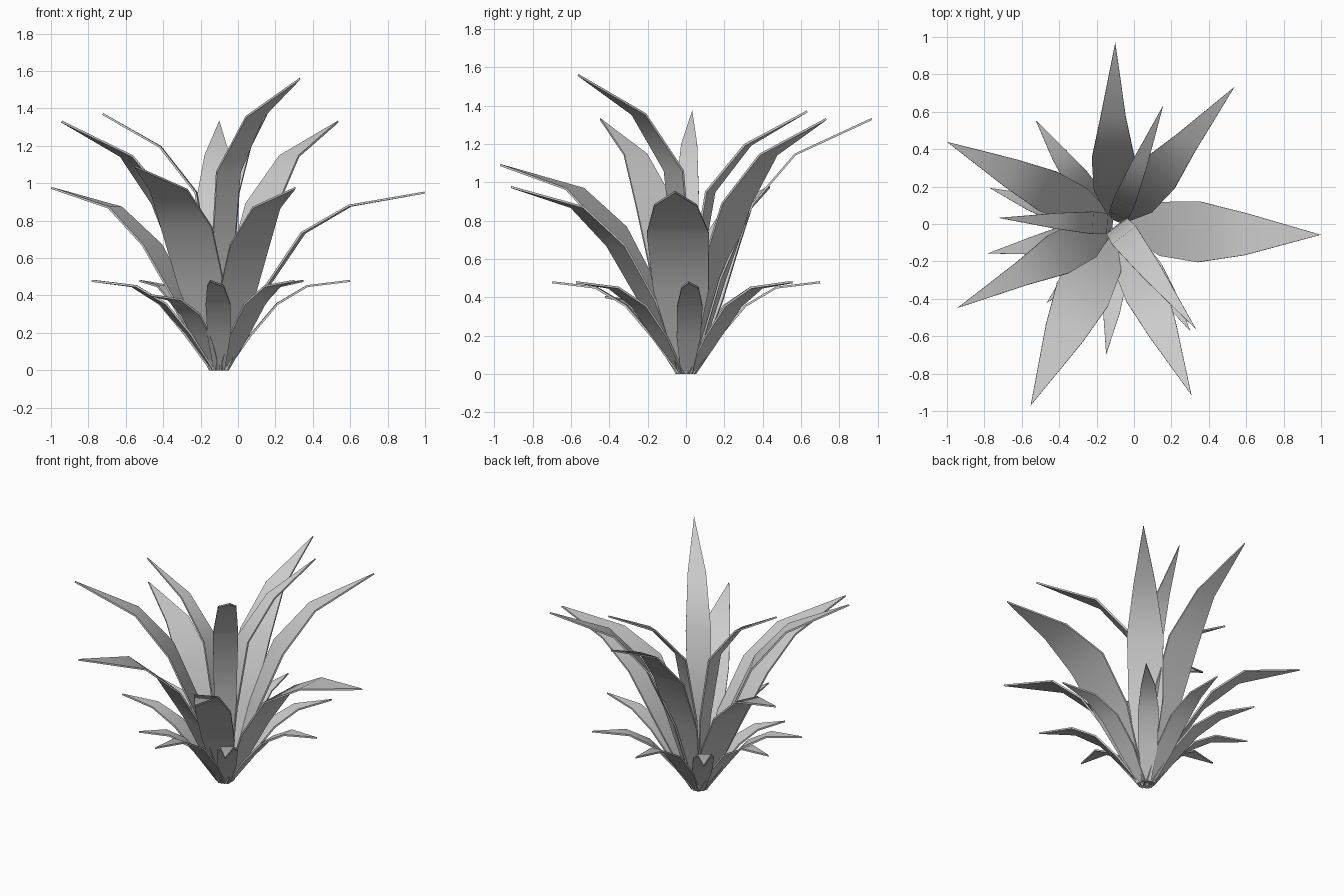
import bpy
import bmesh
from math import cos, sin, pi, radians

if "Cube" in bpy.data.objects:
    bpy.data.objects.remove(bpy.data.objects["Cube"])

CX, CY = -0.10, 0.0      # centre of the rosette
THICK = 0.011

# Leaf shapes: (distance out, height, half width) from root to tip
SMALL = [(.038, 0, .03), (.17, .19, .062), (.31, .355, .066), (.47, .45, .045), (.70, .478, 0)]
WIDE = [(.04, 0, .035), (.25, .44, .145), (.45, .735, .162), (.70, .88, .112), (1.10, .95, 0)]
LOW = [(.04, 0, .035), (.22, .38, .105), (.40, .67, .115), (.62, .87, .08), (1.0, .975, 0)]
BROAD = [(.04, 0, .035), (.22, .44, .135), (.415, .765, .15), (.64, .965, .11), (1.07, 1.09, 0)]
TALL = [(.035, 0, .03), (.18, .50, .108), (.35, .89, .115), (.57, 1.145, .068), (.97, 1.33, 0)]
INNER = [(.02, 0, .02), (.05, .50, .055), (.13, .95, .06), (.33, 1.195, .042), (.65, 1.37, 0)]
CENTRE = [(.015, 0, .02), (.02, .55, .07), (.08, 1.06, .08), (.31, 1.355, .058), (.71, 1.56, 0)]


def leaf(name, shape, angle, reach=1.0, height=1.0, bow=0.0):
    """A strip of quads ending in a pointed tip, bowed sideways and thickened."""
    a = radians(angle)
    bm = bmesh.new()

    def vert(r, w, z):
        w += bow * sin(pi * min(1, r / shape[-1][0]))
        return bm.verts.new((CX + r * reach * cos(a) - w * sin(a),
                             CY + r * reach * sin(a) + w * cos(a), z * height))

    rows = [(vert(r, -w, z), vert(r, w, z)) for r, z, w in shape[:-1]]
    tip = vert(shape[-1][0], 0, shape[-1][1])
    for (a0, b0), (a1, b1) in zip(rows, rows[1:]):
        bm.faces.new((a0, a1, b1, b0))
    bm.faces.new((rows[-1][0], tip, rows[-1][1]))
    mesh = bpy.data.meshes.new(name)
    bm.to_mesh(mesh)
    bm.free()
    ob = bpy.data.objects.new(name, mesh)
    bpy.context.collection.objects.link(ob)
    mod = ob.modifiers.new("thickness", 'SOLIDIFY')
    mod.thickness = THICK
    mod.offset = 0
    # smooth along the leaf, crisp at its rim
    bpy.ops.object.select_all(action='DESELECT')
    ob.select_set(True)
    bpy.context.view_layer.objects.active = ob
    bpy.ops.object.modifier_apply(modifier=mod.name)
    for v in ob.data.vertices:
        v.co.z = max(v.co.z, 0)
    bpy.ops.object.shade_smooth_by_angle(angle=radians(40))


# Outer ring of short leaves
for ang in (1, 50, 90, 127.5, 164, 193, 266, 305):
    leaf("short_leaf", SMALL, ang, bow=.015)
leaf("short_leaf", SMALL, 229, .80, .84, .012)

# Spreading leaves
leaf("wide_leaf", WIDE, -3, bow=-.02)
leaf("low_leaf", LOW, 294)
leaf("low_leaf", LOW, 154)
leaf("broad_leaf", BROAD, 245)

# Tall arching leaves
leaf("tall_leaf", TALL, 49)
leaf("tall_leaf", TALL, 90, bow=.012)
leaf("tall_leaf", TALL, 208, .985)

# Narrow upright leaves at the heart
leaf("inner_leaf", INNER, 68, 1.05)
leaf("inner_leaf", INNER, 177, .96)
leaf("centre_leaf", CENTRE, 307.5)
